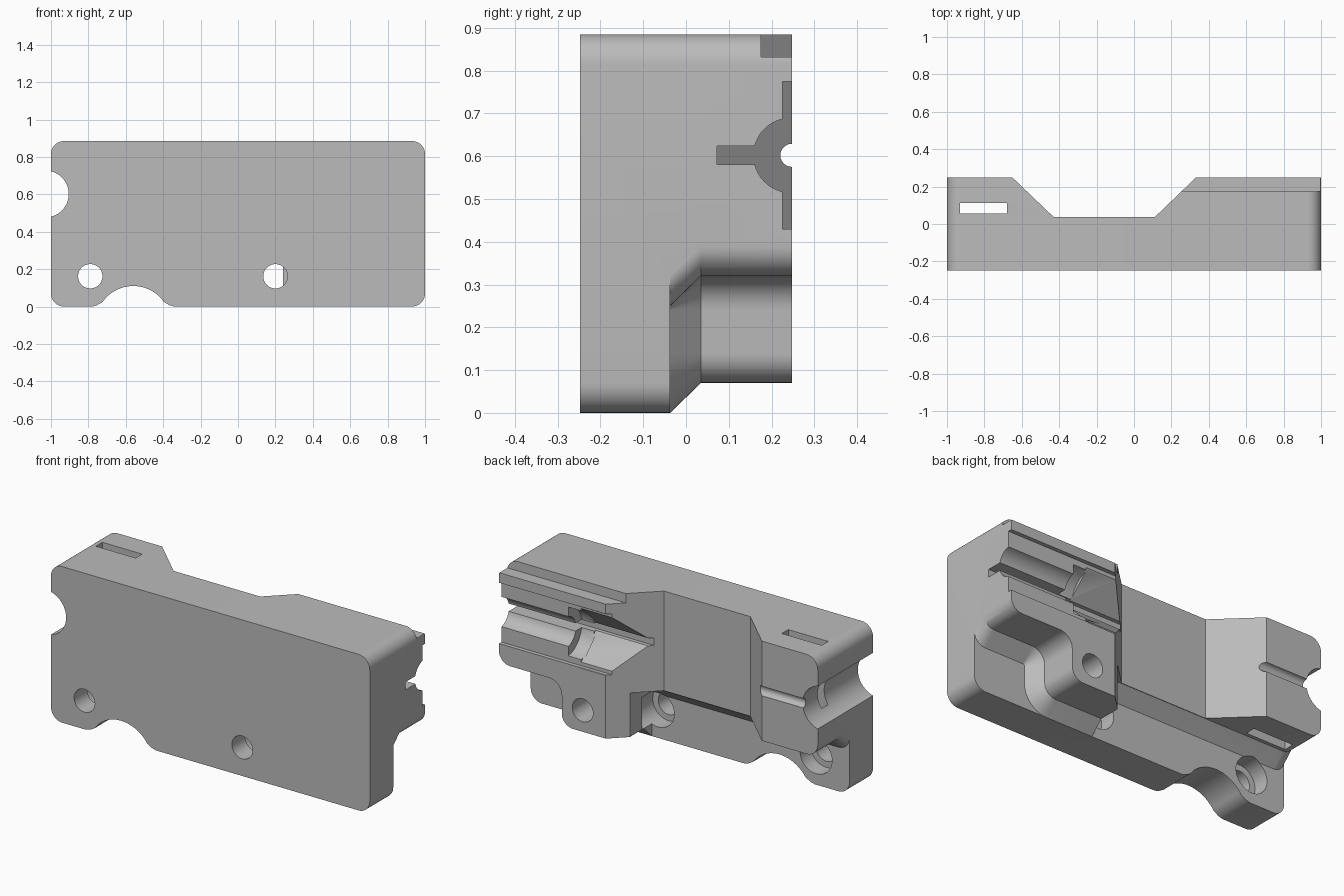
import bpy, bmesh
from math import sin, cos, pi, radians

cube = bpy.data.objects.get("Cube")
if cube:
    bpy.data.objects.remove(cube, do_unlink=True)

HALF, TOP, DEPTH = 1.0, 0.885, 0.2475   # overall half width, height, half depth
STEP, FLARE = -0.037, 0.035             # back of the plate, end of the flared foot
AXIS_Z = 0.602                          # height of the long bore

grey = bpy.data.materials.new("plain_grey")
grey.use_nodes = True
grey.diffuse_color = (0.5, 0.5, 0.5, 1)
grey.node_tree.nodes["Principled BSDF"].inputs["Base Color"].default_value = (0.5, 0.5, 0.5, 1)


def rounded(corners, steps=10):
    """Outline with filleted right-angle corners, given as (a, b, radius)."""
    pts = []
    for i, (a, b, r) in enumerate(corners):
        if r == 0:
            pts.append((a, b))
            continue
        pa, pb, _ = corners[i - 1]
        na, nb, _ = corners[(i + 1) % len(corners)]
        lp = ((pa - a) ** 2 + (pb - b) ** 2) ** 0.5
        ln = ((na - a) ** 2 + (nb - b) ** 2) ** 0.5
        u = ((pa - a) / lp, (pb - b) / lp)
        v = ((na - a) / ln, (nb - b) / ln)
        for k in range(steps + 1):
            t = k / steps * pi / 2
            su, sv = r * (1 - sin(t)), r * (1 - cos(t))
            pts.append((a + u[0] * su + v[0] * sv, b + u[1] * su + v[1] * sv))
    return pts


def circle(a, b, r, n=48):
    return [(a + r * cos(2 * pi * i / n), b + r * sin(2 * pi * i / n)) for i in range(n)]


def rect(a0, a1, b0, b1):
    return [(a0, b0), (a1, b0), (a1, b1), (a0, b1)]


def loft(name, axis, sections):
    """Solid through matching outlines placed along an axis."""
    place = {"x": lambda a, b, t: (t, a, b),
             "y": lambda a, b, t: (a, t, b),
             "z": lambda a, b, t: (a, b, t)}[axis]
    bm = bmesh.new()
    rings = [[bm.verts.new(place(a, b, t)) for a, b in pts] for t, pts in sections]
    bm.faces.new(rings[0])
    bm.faces.new(rings[-1])
    for low, high in zip(rings, rings[1:]):
        for i in range(len(low)):
            j = (i + 1) % len(low)
            bm.faces.new((low[i], low[j], high[j], high[i]))
    bmesh.ops.recalc_face_normals(bm, faces=bm.faces[:])
    mesh = bpy.data.meshes.new(name)
    bm.to_mesh(mesh)
    bm.free()
    mesh.materials.append(grey)
    ob = bpy.data.objects.new(name, mesh)
    bpy.context.collection.objects.link(ob)
    return ob


def prism(name, axis, lo, hi, pts):
    return loft(name, axis, [(lo, pts), (hi, pts)])


def combine(body, other, operation):
    mod = body.modifiers.new("join", "BOOLEAN")
    mod.operation, mod.solver, mod.object = operation, "EXACT", other
    bpy.ops.object.select_all(action="DESELECT")
    bpy.context.view_layer.objects.active = body
    body.select_set(True)
    bpy.ops.object.modifier_apply(modifier=mod.name)
    bpy.data.objects.remove(other, do_unlink=True)


# Front plate
R = 0.07
plate = rounded([(-HALF, 0, R), (HALF, 0, R), (HALF, TOP, R), (-HALF, TOP, R)])
body = prism("clamp_body", "y", -DEPTH, STEP, plate)


# Rear block with its boss, flaring at 45 degrees where it meets the plate
def block_outline(grow):
    low, side = 0.32 - grow, 0.606 + grow
    return rounded([(-HALF, low, R), (0.24, low, 0), (0.24, R - grow, 0),
                    (side, R - grow, R + grow), (side, low, 0.08 - grow),
                    (HALF, low, R), (HALF, TOP, R), (-HALF, TOP, R)])


block = loft("rear_block", "y", [(STEP, block_outline(R)), (FLARE, block_outline(0)),
                                 (DEPTH, block_outline(0))])
combine(body, block, "UNION")

cutters = []


def cut(axis, lo, hi, pts):
    cutters.append(prism("cutter", axis, lo, hi, pts))


# Wide sloped dip across the back
cut("z", -0.1, 1, [(-0.683, 0.28), (-0.43, 0.038), (0.112, 0.038), (0.364, 0.28)])
# Top rear notch
cut("x", 0, 1.1, rect(0.175, 0.3, 0.832, 1))
# Shallow channel, deep slot, bore, ring groove and vee recess
cut("x", 0, 1.1, rect(0.225, 0.3, 0.43, 0.775))
cut("x", 0, 1.1, rect(0.073, 0.3, 0.58, 0.624))
cut("x", 0, 1.1, circle(0.245, AXIS_Z, 0.087))
cut("x", 0.49, 0.58, circle(0.245, AXIS_Z, 0.14))
cut("x", 0, 0.5, [(0.073, AXIS_Z), (0.3, AXIS_Z + 0.227), (0.3, AXIS_Z - 0.227)])
# Thin groove along the far end
cut("x", -1.1, 0, circle(0.2475, AXIS_Z, 0.027, 24))
# Strap slot through the block
cut("z", 0.2, 1, rect(-0.93, -0.68, 0.055, 0.113))
# Round bite in the end
cut("y", -0.4, 0.4, circle(-1.03, AXIS_Z, 0.125, 64))
# Arch under the plate
arch = [(-0.56 + 0.2 * cos(radians(t)), -0.09 + 0.2 * sin(radians(t))) for t in range(35, 146, 5)]
cut("y", -0.4, 0, [(-0.34, -0.1), (-0.34, 0), (-0.366, 0.007)] + arch
    + [(-0.754, 0.007), (-0.78, 0), (-0.78, -0.1)])
# Counterbored screw holes
for x, reach in ((-0.79, 0.02), (0.2, 0.05)):
    cut("y", -0.4, 0, circle(x, 0.162, 0.065))
    cut("y", -0.13, reach, circle(x, 0.162, 0.1))
# Blind hole in the boss
cut("y", -0.1, 0.4, circle(0.475, 0.192, 0.065))

for cutter in cutters:
    combine(body, cutter, "DIFFERENCE")

bpy.ops.object.select_all(action="DESELECT")
bpy.context.view_layer.objects.active = body
body.select_set(True)
bpy.ops.object.shade_smooth_by_angle(angle=radians(30))
